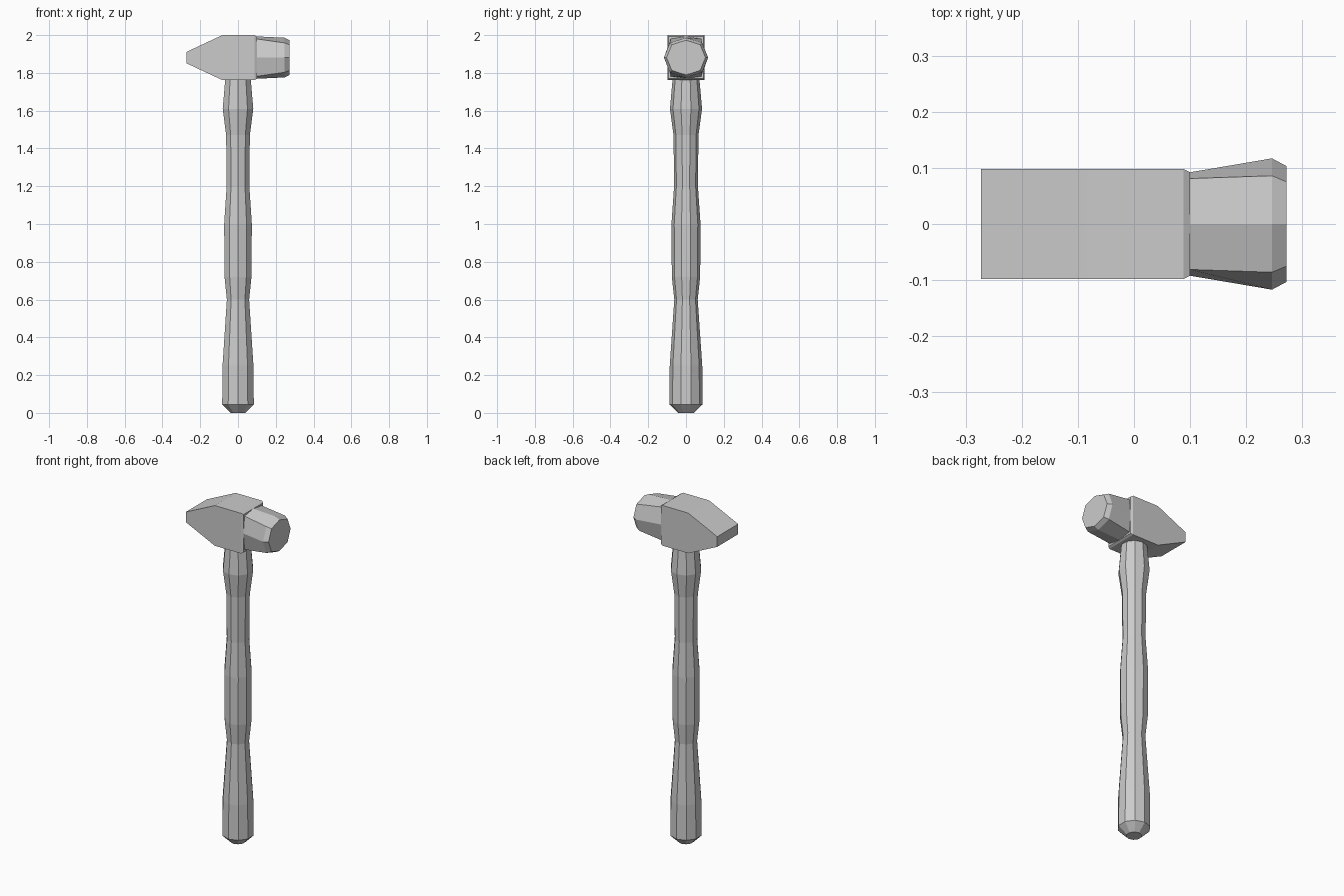
import bpy
import bmesh
from math import sin, cos, tau

if "Cube" in bpy.data.objects:
    bpy.data.objects.remove(bpy.data.objects["Cube"])


def skin(bm, rings):
    """Bridge equal-sized vertex rings with quads and cap both ends."""
    loops = [[bm.verts.new(p) for p in ring] for ring in rings]
    n = len(loops[0])
    for a, b in zip(loops, loops[1:]):
        for i in range(n):
            j = (i + 1) % n
            bm.faces.new((a[i], a[j], b[j], b[i]))
    bm.faces.new(loops[0])
    bm.faces.new(loops[-1])


def finish(bm, name):
    bmesh.ops.recalc_face_normals(bm, faces=bm.faces)
    mesh = bpy.data.meshes.new(name)
    bm.to_mesh(mesh)
    bm.free()
    obj = bpy.data.objects.new(name, mesh)
    bpy.context.collection.objects.link(obj)
    return obj


# Handle: ten-sided turned grip, (height, radius)
profile = [(0, .042), (.045, .088), (.25, .086), (.6, .062), (.72, .075),
           (1.0, .077), (1.2, .063), (1.47, .066), (1.61, .085), (1.80, .068)]
bm = bmesh.new()
skin(bm, [[(r * sin(tau * i / 10), r * cos(tau * i / 10), z) for i in range(10)]
          for z, r in profile])
finish(bm, "handle")

# Head: wedge-shaped peen, block and shoulder, (x, half width, half height)
MID = 1.881
head = [(-.273, .098, .03), (-.083, .098, .119), (.088, .098, .119), (.1, .092, .112)]
bm = bmesh.new()
skin(bm, [[(x, sy * w, MID + sz * h)
           for sy, sz in ((-1, -1), (1, -1), (1, 1), (-1, 1))]
          for x, w, h in head])
finish(bm, "hammer_head")


# Striking face: eight-sided poll that flares from the square shoulder
def octagon(x, ry, rz, dy, dz):
    pts = [(ry, 0), (dy, dz), (0, rz), (-dy, dz),
           (-ry, 0), (-dy, -dz), (0, -rz), (dy, -dz)]
    return [(x, y, MID + z) for y, z in pts]


bm = bmesh.new()
skin(bm, [octagon(.099, .092, .112, .081, .099),
          octagon(.246, .117, .105, .086, .078),
          octagon(.272, .103, .092, .075, .068)])
finish(bm, "striking_face")
